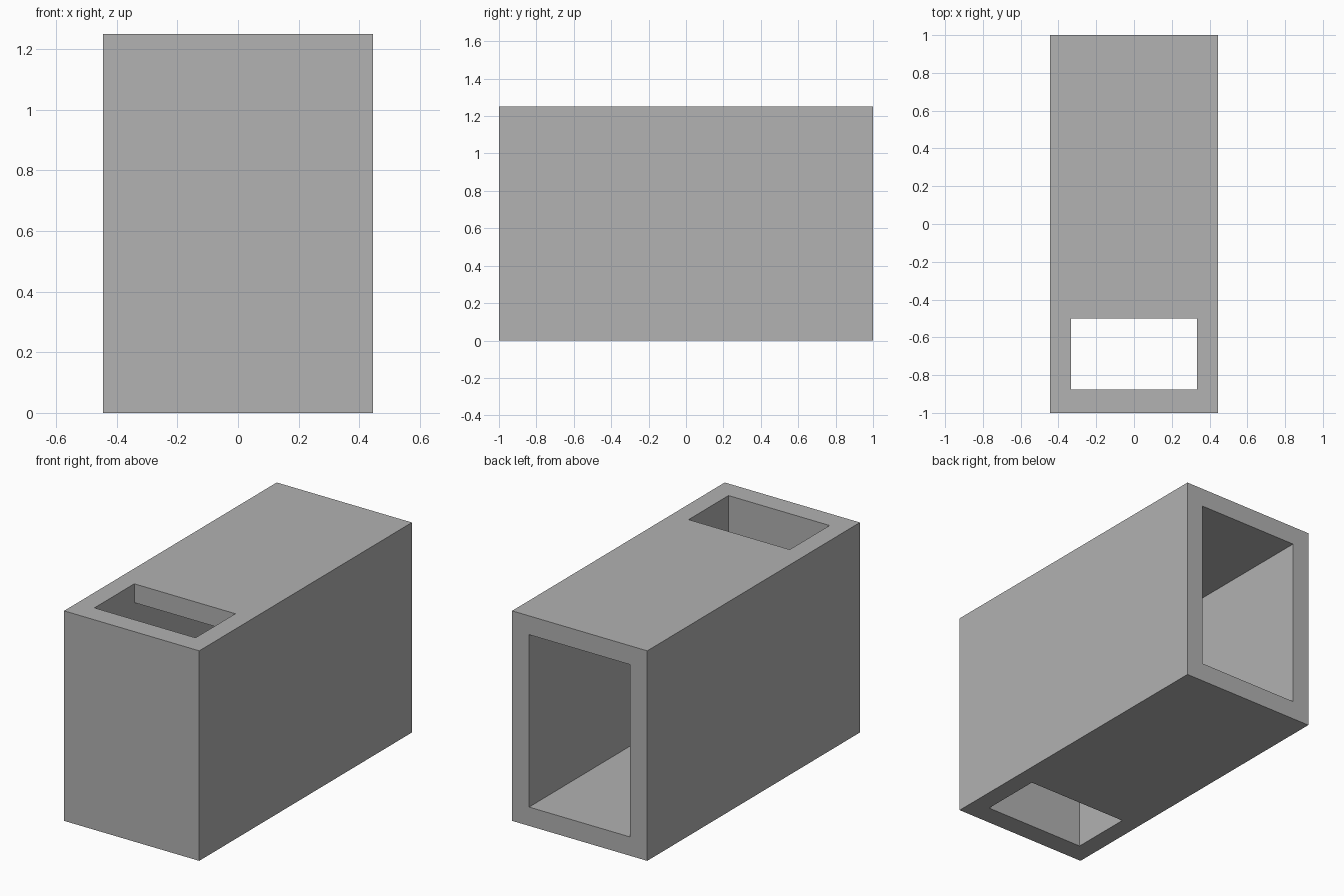
import bpy
import bmesh

cube = bpy.data.objects.get("Cube")
if cube:
    bpy.data.objects.remove(cube, do_unlink=True)

WIDTH, LENGTH, HEIGHT = 0.89, 2.0, 1.25
WALL = 0.112
FRONT_WALL = 0.125
SHAFT_LENGTH = 0.375
OVER = 0.1  # how far the cutter pokes out of the body

grey = bpy.data.materials.new("plain_grey")
grey.use_nodes = True
colour = (0.445, 0.445, 0.445, 1)
grey.diffuse_color = colour
grey.node_tree.nodes["Principled BSDF"].inputs["Base Color"].default_value = colour


def extrude_profile(name, profile, width):
    """Extrude a closed (y, z) outline along x, centred on x = 0."""
    bm = bmesh.new()
    face = bm.faces.new([bm.verts.new((-width / 2, y, z)) for y, z in profile])
    result = bmesh.ops.extrude_face_region(bm, geom=[face])
    moved = [v for v in result["geom"] if isinstance(v, bmesh.types.BMVert)]
    bmesh.ops.translate(bm, verts=moved, vec=(width, 0, 0))
    bmesh.ops.recalc_face_normals(bm, faces=bm.faces)
    mesh = bpy.data.meshes.new(name)
    bm.to_mesh(mesh)
    bm.free()
    mesh.materials.append(grey)
    obj = bpy.data.objects.new(name, mesh)
    bpy.context.collection.objects.link(obj)
    return obj


# Solid outer block
front, back = -LENGTH / 2, LENGTH / 2
body = extrude_profile("box_body", [(front, 0), (back, 0), (back, HEIGHT), (front, HEIGHT)], WIDTH)

# Cavity open at the back, joined to a vertical shaft near the front
y0 = front + FRONT_WALL
y1 = y0 + SHAFT_LENGTH
low, high = WALL, HEIGHT - WALL
cutter = extrude_profile("cavity_cutter", [
    (back + OVER, low), (y1, low), (y1, -OVER), (y0, -OVER),
    (y0, HEIGHT + OVER), (y1, HEIGHT + OVER), (y1, high), (back + OVER, high),
], WIDTH - 2 * WALL)
cutter.hide_render = True

cut = body.modifiers.new("hollow", 'BOOLEAN')
cut.operation = 'DIFFERENCE'
cut.solver = 'EXACT'
cut.object = cutter

# Apply the cut and drop the helper
bpy.context.view_layer.objects.active = body
body.select_set(True)
bpy.ops.object.modifier_apply(modifier=cut.name)
bpy.data.objects.remove(cutter, do_unlink=True)
